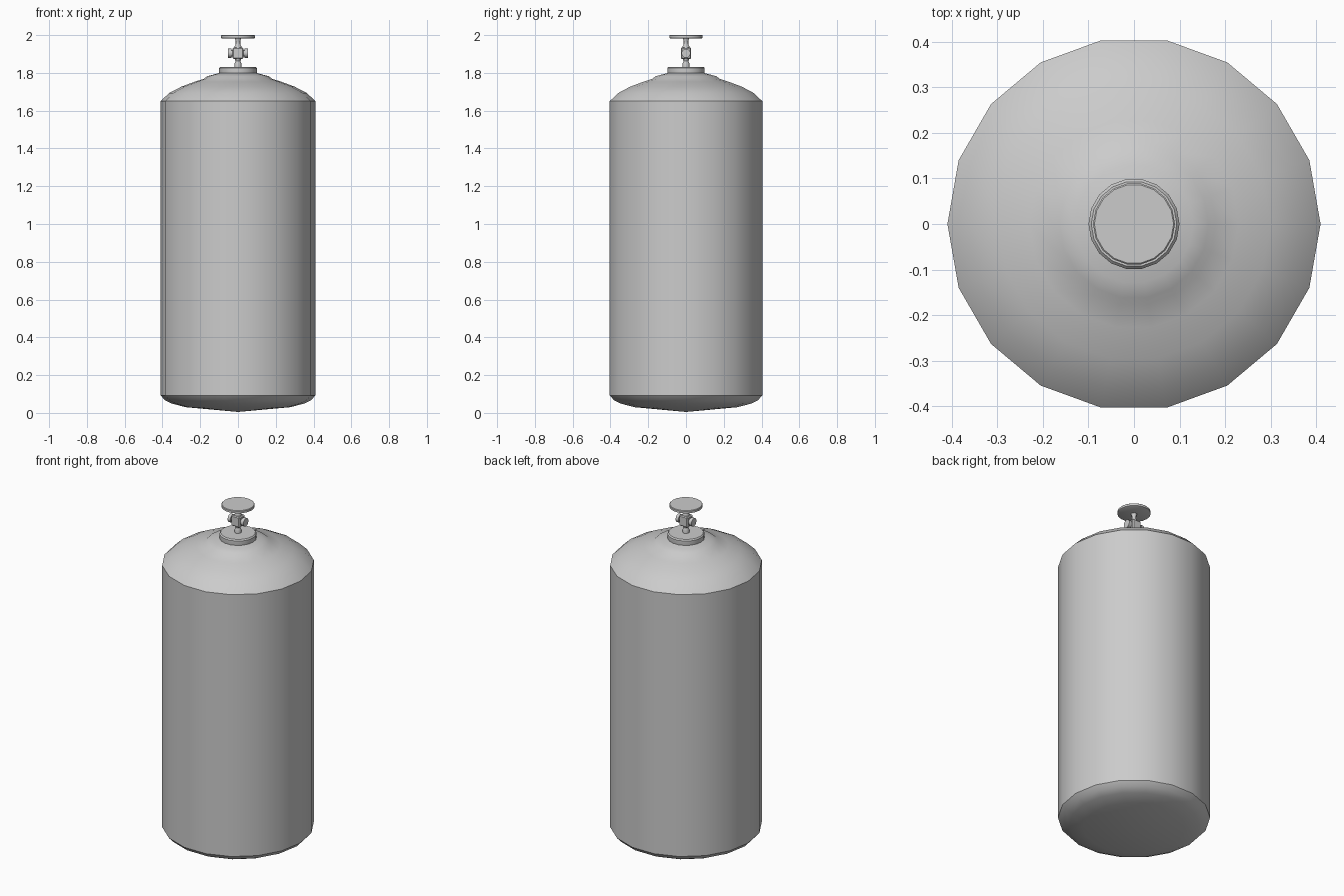
import bpy, bmesh
from math import cos, sin, pi, radians
from mathutils import Matrix

if "Cube" in bpy.data.objects:
    bpy.data.objects.remove(bpy.data.objects["Cube"])


def lathe(name, profile, sides=18, matrix=None):
    """Revolve (radius, height) points about z; zero radius makes a pole."""
    bm = bmesh.new()
    rings = []
    for r, z in profile:
        if r == 0:
            rings.append([bm.verts.new((0, 0, z))])
        else:
            rings.append([bm.verts.new((r * cos(2 * pi * i / sides),
                                        r * sin(2 * pi * i / sides), z))
                          for i in range(sides)])
    for a, b in zip(rings, rings[1:]):
        for i in range(sides):
            j = (i + 1) % sides
            if len(a) == 1:
                bm.faces.new((a[0], b[j], b[i]))
            elif len(b) == 1:
                bm.faces.new((a[i], a[j], b[0]))
            else:
                bm.faces.new((a[i], a[j], b[j], b[i]))
    # flat caps on open ends
    if len(rings[0]) > 1:
        bm.faces.new(rings[0][::-1])
    if len(rings[-1]) > 1:
        bm.faces.new(rings[-1])
    if matrix:
        bm.transform(matrix)
    bmesh.ops.recalc_face_normals(bm, faces=bm.faces)
    return finish(name, bm)


def finish(name, bm):
    mesh = bpy.data.meshes.new(name)
    bm.to_mesh(mesh)
    bm.free()
    ob = bpy.data.objects.new(name, mesh)
    bpy.context.collection.objects.link(ob)
    bpy.ops.object.select_all(action='DESELECT')
    ob.select_set(True)
    bpy.context.view_layer.objects.active = ob
    bpy.ops.object.shade_smooth_by_angle(angle=radians(32))
    return ob


# Tank: shallow base, straight wall, domed shoulder with raised pad
lathe("tank", [(0, 0.005), (0.275, 0.03), (0.35, 0.049), (0.388, 0.068),
               (0.41, 0.093), (0.41, 1.65), (0.365, 1.693), (0.30, 1.727),
               (0.23, 1.753), (0.18, 1.769), (0.164, 1.782),
               (0.13, 1.791), (0.08, 1.804), (0, 1.81)])

# Neck collar
lathe("neck_collar", [(0.098, 1.79), (0.1, 1.80), (0.1, 1.825), (0.094, 1.832)])

# Valve stem, flared at the foot and under the handwheel
lathe("valve_stem", [(0.018, 1.825), (0.018, 1.85), (0.013, 1.862), (0.018, 1.875),
                     (0.018, 1.94), (0.012, 1.95), (0.012, 1.968), (0.018, 1.988)], 12)

# Valve block
bm = bmesh.new()
bmesh.ops.create_cube(bm, size=1, matrix=Matrix.Translation((0, 0, 1.904))
                      @ Matrix.Diagonal((0.056, 0.052, 0.062, 1)))
bmesh.ops.bevel(bm, geom=bm.edges[:], offset=0.005, segments=1, affect='EDGES')
finish("valve_block", bm)

# Side outlets
for side, label in ((1, "right"), (-1, "left")):
    lathe("outlet_" + label, [(0.018, 0.02), (0.018, 0.034), (0.024, 0.034), (0.024, 0.052)], 12,
          Matrix.Translation((0, 0, 1.904)) @ Matrix.Rotation(side * pi / 2, 4, 'Y'))

# Handwheel
lathe("handwheel", [(0.084, 1.982), (0.09, 1.985), (0.09, 1.997), (0.087, 2.0)])
